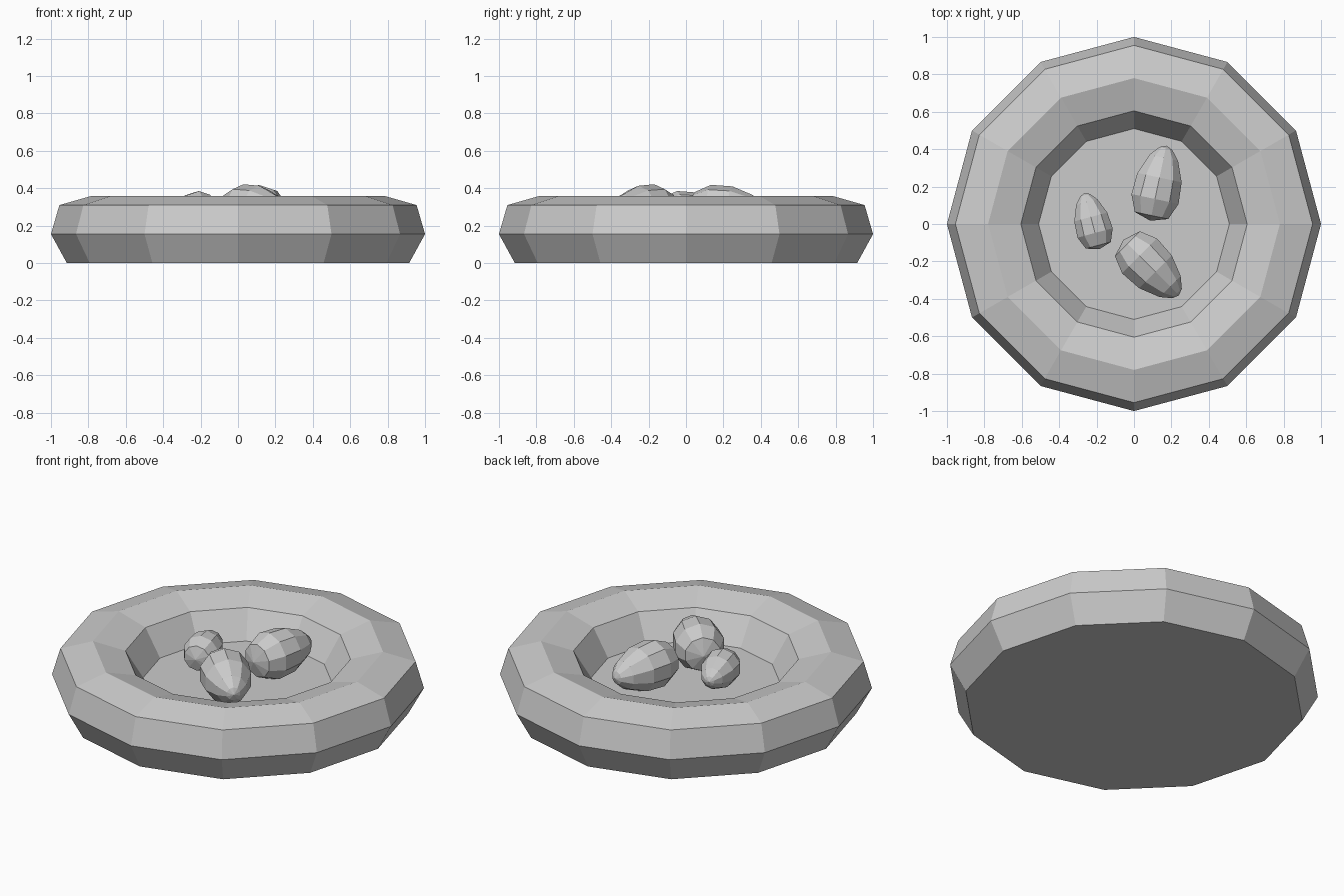
import bpy, bmesh
from math import sin, cos, tau, radians

if "Cube" in bpy.data.objects:
    bpy.data.objects.remove(bpy.data.objects["Cube"])


def lathe(name, profile, sides):
    """Revolve (radius, z) points around z; end points with radius 0 become poles."""
    bm = bmesh.new()
    rings = []
    for r, z in profile:
        n = sides if r > 0 else 1
        rings.append([bm.verts.new((r * cos(tau * i / sides), r * sin(tau * i / sides), z))
                      for i in range(n)])
    for a, b in zip(rings, rings[1:]):
        for i in range(sides):
            j = (i + 1) % sides
            quad = [a[i % len(a)], a[j % len(a)], b[j % len(b)], b[i % len(b)]]
            bm.faces.new(list(dict.fromkeys(quad)))
    for ring in (rings[0], rings[-1]):
        if len(ring) > 1:
            bm.faces.new(ring)
    bmesh.ops.recalc_face_normals(bm, faces=bm.faces)
    mesh = bpy.data.meshes.new(name)
    bm.to_mesh(mesh)
    bm.free()
    obj = bpy.data.objects.new(name, mesh)
    bpy.context.collection.objects.link(obj)
    return obj


# Nest bowl: flat base, bulging rim, sunken flat floor
lathe("nest", [(0.915, 0), (1, 0.155), (0.955, 0.31), (0.78, 0.36),
               (0.605, 0.31), (0.51, 0.155)], 12)

# Eggs lying on their sides, narrow end along the heading
egg_profile = [(0, -1), (0.47, -0.86), (0.66, -0.42), (0.62, 0.15),
               (0.40, 0.68), (0.18, 0.93), (0, 1)]
eggs = [  # x, y, half length, heading
    (0.13, 0.218, 0.205, 78),
    (0.092, -0.233, 0.21, -45),
    (-0.225, 0.015, 0.155, 105),
]
for k, (x, y, size, heading) in enumerate(eggs, 1):
    egg = lathe(f"egg_{k}", [(r * size, z * size) for r, z in egg_profile], 10)
    egg.rotation_euler = (0, radians(90), radians(heading))
    egg.location = (x, y, 0.283)
